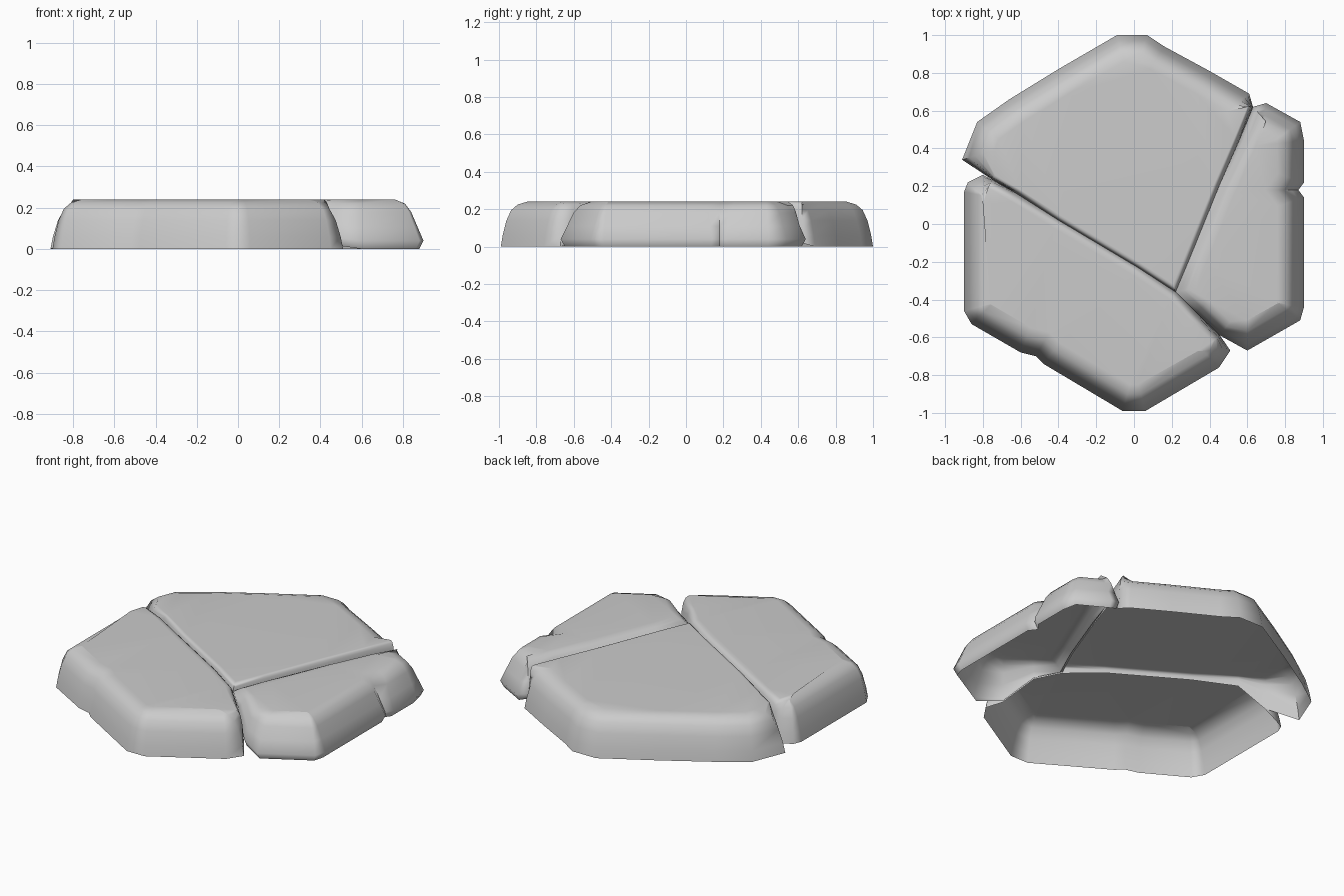
import bpy
import bmesh
import math
from mathutils import Vector

cube = bpy.data.objects.get("Cube")
if cube:
    bpy.data.objects.remove(cube, do_unlink=True)

stone = bpy.data.materials.new("grey stone")
stone.use_nodes = True
grey = (0.6, 0.6, 0.6, 1)
stone.diffuse_color = grey
bsdf = next(n for n in stone.node_tree.nodes if n.type == 'BSDF_PRINCIPLED')
bsdf.inputs["Base Color"].default_value = grey
bsdf.inputs["Roughness"].default_value = 0.8

# Cracks run from the meeting point to the rim: x, y, depth of the groove floor
JOINT = [(0.22, -0.36, 0.19)]
CRACK_BACK_FRONT = [(0.02, -0.23, 0.21), (-0.4, 0.02, 0.21),
                    (-0.62, 0.16, 0.19), (-0.75, 0.235, 0.06)]
CRACK_BACK_SIDE = [(0.3, -0.17, 0.2), (0.45, 0.2, 0.18),
                   (0.56, 0.45, 0.14), (0.63, 0.62, 0.02)]
CRACK_FRONT_SIDE = [(0.33, -0.47, 0.16), (0.455, -0.59, 0.02)]

# Rim outlines, counter-clockwise
RIM_BACK = [(0.61, 0.69), (0.4, 0.81), (0.16, 0.94), (0.07, 1), (-0.09, 1),
            (-0.4, 0.82), (-0.66, 0.66), (-0.83, 0.54), (-0.91, 0.34)]
RIM_FRONT = [(-0.8, 0.26), (-0.88, 0.22), (-0.9, 0.17), (-0.9, -0.46),
             (-0.86, -0.53), (-0.6, -0.68), (-0.52, -0.7), (-0.48, -0.74),
             (-0.06, -0.99), (0.06, -0.99), (0.45, -0.76), (0.51, -0.67)]
RIM_SIDE = [(0.6, -0.67), (0.88, -0.51), (0.9, -0.44), (0.9, 0.14),
            (0.87, 0.18), (0.9, 0.22), (0.9, 0.44), (0.88, 0.54), (0.7, 0.64)]

# Rounded wall sections: inward offset, height
ROUND_WALL = [(0, 0), (0.01, 0.06), (0.03, 0.14), (0.055, 0.195), (0.09, 0.225), (0.14, 0.24)]
UNDERCUT_WALL = [(0.02, 0), (0, 0.04), (0.03, 0.11), (0.06, 0.18), (0.09, 0.22), (0.14, 0.24)]


def inward(points, i):
    """Mitred inward direction at one outline corner."""
    p = [Vector(points[(i + k) % len(points)][:2]) for k in (-1, 0, 1)]
    a, b = (p[1] - p[0]).normalized(), (p[2] - p[1]).normalized()
    n1, n2 = Vector((-a.y, a.x)), Vector((-b.y, b.x))
    mid = (n1 + n2).normalized()
    return mid / max(mid.dot(n1), 0.6)


def slab(name, points, wall, crack_width):
    """Open-bottomed stone with a lofted wall and a flat cap."""
    bm = bmesh.new()
    count = len(points)
    rings = []
    for offset, height in wall:
        ring = []
        for i, point in enumerate(points):
            in_crack = len(point) == 3
            floor = point[2] if in_crack else 0
            reach = offset * (crack_width if in_crack else 1)
            xy = Vector(point[:2]) + inward(points, i) * reach
            z = floor + (wall[-1][1] - floor) * height / wall[-1][1]
            ring.append(bm.verts.new((xy.x, xy.y, z)))
        rings.append(ring)
    for low, high in zip(rings, rings[1:]):
        for i in range(count):
            j = (i + 1) % count
            bm.faces.new((low[i], low[j], high[j], high[i]))
    cap = bm.faces.new(rings[-1])
    bmesh.ops.triangulate(bm, faces=[cap])
    mesh = bpy.data.meshes.new(name)
    bm.to_mesh(mesh)
    bm.free()
    mesh.materials.append(stone)
    obj = bpy.data.objects.new(name, mesh)
    bpy.context.collection.objects.link(obj)
    bpy.ops.object.select_all(action='DESELECT')
    obj.select_set(True)
    bpy.context.view_layer.objects.active = obj
    bpy.ops.object.shade_smooth_by_angle(angle=math.radians(60))
    weighted = obj.modifiers.new("flat cap shading", 'WEIGHTED_NORMAL')
    weighted.keep_sharp = True


# Three stones fitted along the cracks
slab("back_stone", JOINT + CRACK_BACK_SIDE + RIM_BACK + CRACK_BACK_FRONT[::-1],
     ROUND_WALL, 0.2)
slab("front_stone", JOINT + CRACK_BACK_FRONT + RIM_FRONT + CRACK_FRONT_SIDE[::-1],
     ROUND_WALL, 0.35)
slab("side_stone", JOINT + CRACK_FRONT_SIDE + RIM_SIDE + CRACK_BACK_SIDE[::-1],
     UNDERCUT_WALL, 0.65)
